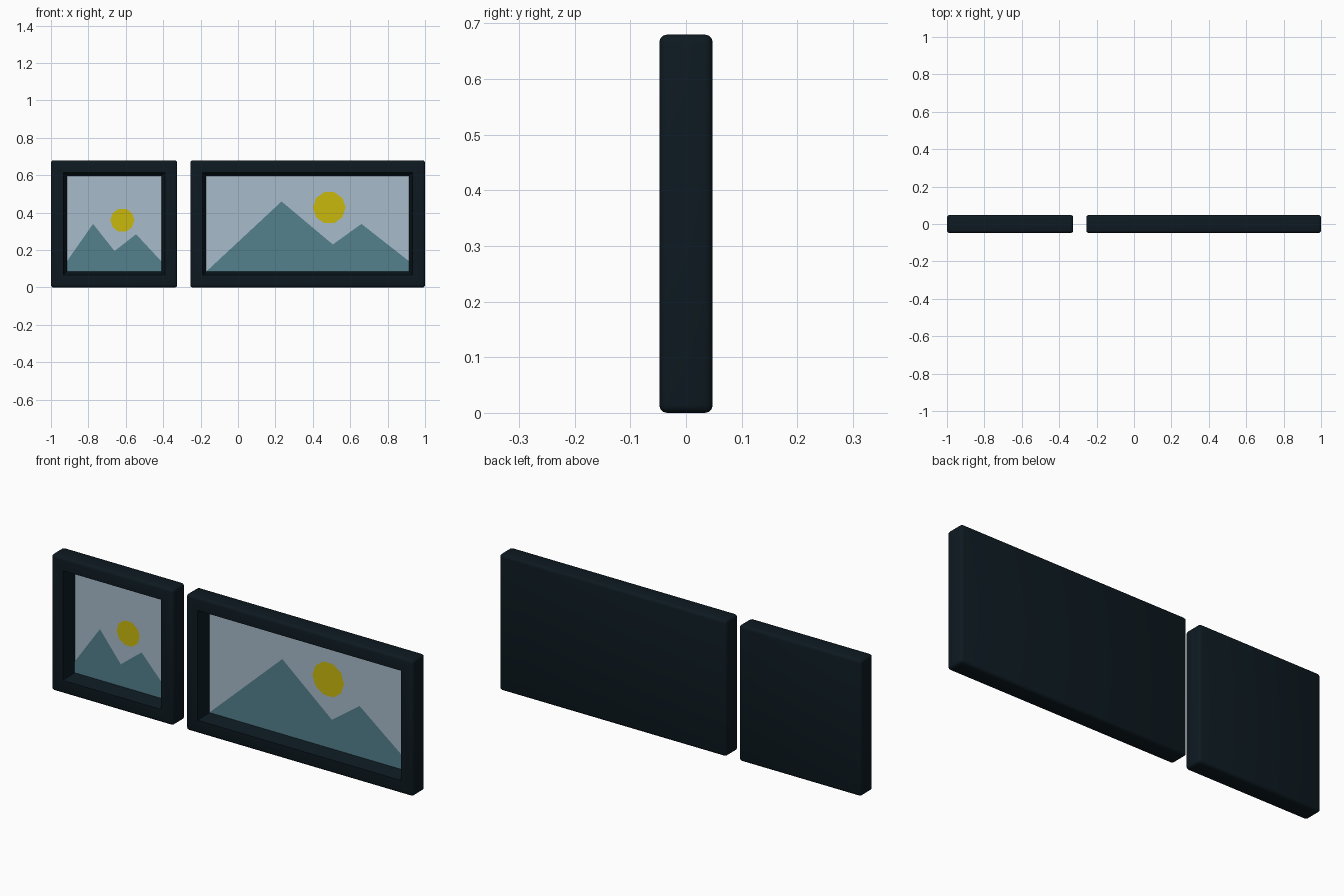
import bpy, bmesh, math
from mathutils import Matrix, Vector

if "Cube" in bpy.data.objects:
    bpy.data.objects.remove(bpy.data.objects["Cube"])

H, HALF_D = 0.68, 0.048          # frame height and half depth
BEVEL, RIM = 0.014, 0.066        # outer edge rounding, flat rim width
LIP, RECESS = 0.019, 0.066       # sloping inner wall
BORDER = RIM + LIP


def material(name, rgb):
    m = bpy.data.materials.new(name)
    m.diffuse_color = (*rgb, 1)
    m.use_nodes = True
    m.node_tree.nodes["Principled BSDF"].inputs["Base Color"].default_value = m.diffuse_color
    return m


DARK = material("dark_frame", (0.004, 0.010, 0.015))
SKY = material("pale_sky", (0.39, 0.50, 0.59))
HILL = material("teal_hills", (0.087, 0.22, 0.27))
SUN = material("yellow_sun", (0.58, 0.48, 0.004))


def finish(name, bm, mat):
    me = bpy.data.meshes.new(name)
    bm.to_mesh(me)
    bm.free()
    me.materials.append(mat)
    ob = bpy.data.objects.new(name, me)
    bpy.context.collection.objects.link(ob)
    return ob


def frame(name, x0, x1):
    # rounded slab whose front is inset to a rim, then sunk to the picture
    bm = bmesh.new()
    bmesh.ops.create_cube(bm, size=1, matrix=Matrix.Translation(((x0 + x1) / 2, 0, H / 2))
                          @ Matrix.Diagonal((x1 - x0, 2 * HALF_D, H, 1)))
    bmesh.ops.bevel(bm, geom=bm.edges[:], offset=BEVEL, segments=3, profile=0.5, affect='EDGES')
    bm.normal_update()
    front = min(bm.faces, key=lambda f: (round(f.calc_center_median().y, 4), -f.calc_area()))
    bmesh.ops.inset_region(bm, faces=[front], thickness=RIM - BEVEL, use_even_offset=True)
    edges = list(front.edges)
    bmesh.ops.inset_region(bm, faces=[front], thickness=LIP, depth=0, use_even_offset=True)
    for v in front.verts:
        v.co.y = -HALF_D + RECESS
    bmesh.ops.delete(bm, geom=[front], context='FACES_ONLY')
    for f in bm.faces:
        f.smooth = True
    ob = finish(name, bm, DARK)
    bpy.context.view_layer.objects.active = ob
    ob.select_set(True)
    bpy.ops.object.shade_smooth_by_angle(angle=math.radians(35))
    ob.select_set(False)


def flat_shape(name, points, layer, mat):
    # flat front-facing polygon, layers stacked slightly towards the viewer
    y = -HALF_D + RECESS - 0.001 * layer
    bm = bmesh.new()
    f = bm.faces.new([bm.verts.new((x, y, z)) for x, z in points])
    f.normal_update()
    if f.normal.y > 0:
        f.normal_flip()
    bmesh.ops.triangulate(bm, faces=[f])
    finish(name, bm, mat)


def picture(name, x0, x1, ridge, sun, radius):
    frame(name + "_frame", x0, x1)
    l, r, b, t = x0 + BORDER, x1 - BORDER, BORDER, H - BORDER
    flat_shape(name + "_sky", [(l, b), (r, b), (r, t), (l, t)], 0, SKY)
    # hills: ridge line closed along the bottom edge
    start = [(l, b), (l, ridge[0])] if ridge[0] > b + 0.01 else [(l, b)]
    hills = start + ridge[1:-1] + [(r, ridge[-1]), (r, b)]
    flat_shape(name + "_hills", hills, 1, HILL)
    n = 10
    disc = [(sun[0] + radius * math.cos(2 * math.pi * i / n),
             sun[1] + radius * math.sin(2 * math.pi * i / n)) for i in range(n)]
    flat_shape(name + "_sun", disc, 2, SUN)


picture("small_picture", -1.0, -0.325,
        [0.14, (-0.775, 0.34), (-0.66, 0.195), (-0.545, 0.285), 0.14], (-0.618, 0.36), 0.064)
picture("wide_picture", -0.255, 1.0,
        [BORDER, (0.233, 0.46), (0.507, 0.23), (0.66, 0.34), 0.14], (0.488, 0.427), 0.087)
